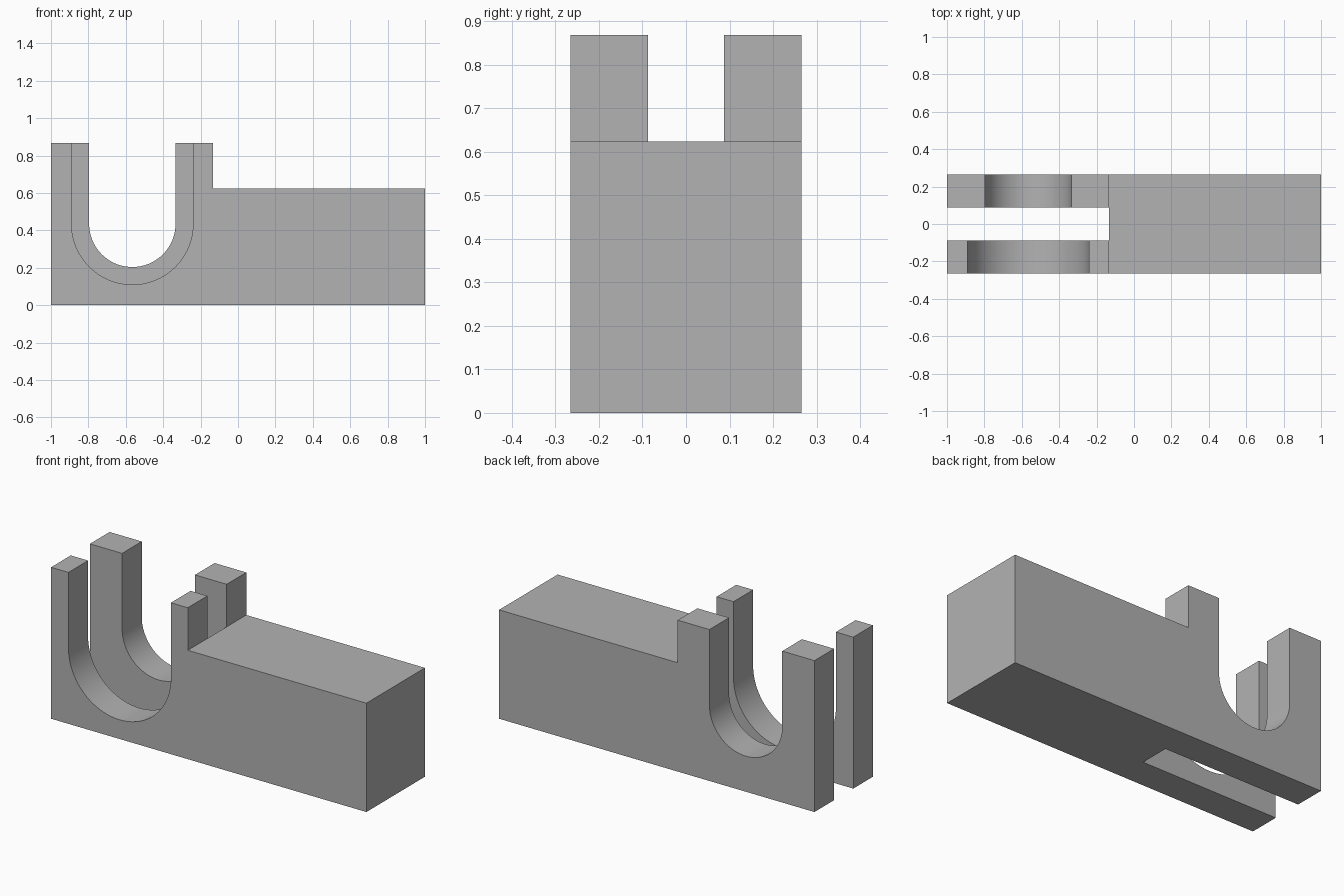
import bpy
import bmesh
from math import pi, cos, sin

cube = bpy.data.objects.get("Cube")
if cube:
    bpy.data.objects.remove(cube, do_unlink=True)

HALF_DEPTH = 0.265
TOP, BLOCK_TOP = 0.868, 0.624
STEP_X = -0.133
SLOT_HALF = 0.087
CRADLE_X, CRADLE_Z = -0.565, 0.435

grey = bpy.data.materials.new("plain grey")
grey.use_nodes = True
colour = (0.448, 0.448, 0.448, 1)
grey.diffuse_color = colour
grey.node_tree.nodes["Principled BSDF"].inputs["Base Color"].default_value = colour


def extrude_profile(name, points, y0, y1):
    """Extrude an x-z outline from y0 to y1."""
    bm = bmesh.new()
    face = bm.faces.new([bm.verts.new((x, y0, z)) for x, z in points])
    new = bmesh.ops.extrude_face_region(bm, geom=[face])["geom"]
    verts = [v for v in new if isinstance(v, bmesh.types.BMVert)]
    bmesh.ops.translate(bm, verts=verts, vec=(0, y1 - y0, 0))
    bmesh.ops.recalc_face_normals(bm, faces=bm.faces)
    mesh = bpy.data.meshes.new(name)
    bm.to_mesh(mesh)
    bm.free()
    mesh.materials.append(grey)
    obj = bpy.data.objects.new(name, mesh)
    bpy.context.collection.objects.link(obj)
    return obj


def u_outline(radius, steps=40):
    """Half circle at the bottom, open straight sides above."""
    arc = [(CRADLE_X + radius * cos(pi + pi * i / steps),
            CRADLE_Z + radius * sin(pi + pi * i / steps)) for i in range(steps + 1)]
    return arc + [(CRADLE_X + radius, 1.2), (CRADLE_X - radius, 1.2)]


# Stepped body: tall fork end and lower solid block
body = extrude_profile("cradle_block", [
    (-1, 0), (1, 0), (1, BLOCK_TOP), (STEP_X, BLOCK_TOP), (STEP_X, TOP), (-1, TOP),
], -HALF_DEPTH, HALF_DEPTH)

# Central slot, wide front cradle and narrower back cradle
cutters = [
    extrude_profile("slot_cutter", [(-1.2, -0.2), (STEP_X, -0.2), (STEP_X, 1.2), (-1.2, 1.2)],
                    -SLOT_HALF, SLOT_HALF),
    extrude_profile("front_cradle_cutter", u_outline(0.325), -0.4, -0.02),
    extrude_profile("back_cradle_cutter", u_outline(0.231), 0.02, 0.4),
]
bpy.ops.object.select_all(action="DESELECT")
bpy.context.view_layer.objects.active = body
body.select_set(True)
for cutter in cutters:
    cutter.hide_render = True
    mod = body.modifiers.new(cutter.name, "BOOLEAN")
    mod.operation = "DIFFERENCE"
    mod.solver = "EXACT"
    mod.object = cutter
    bpy.ops.object.modifier_apply(modifier=mod.name)
for cutter in cutters:
    bpy.data.objects.remove(cutter, do_unlink=True)

# Smooth cradle curves, crisp edges elsewhere
bpy.ops.object.shade_smooth_by_angle(angle=pi / 6)
